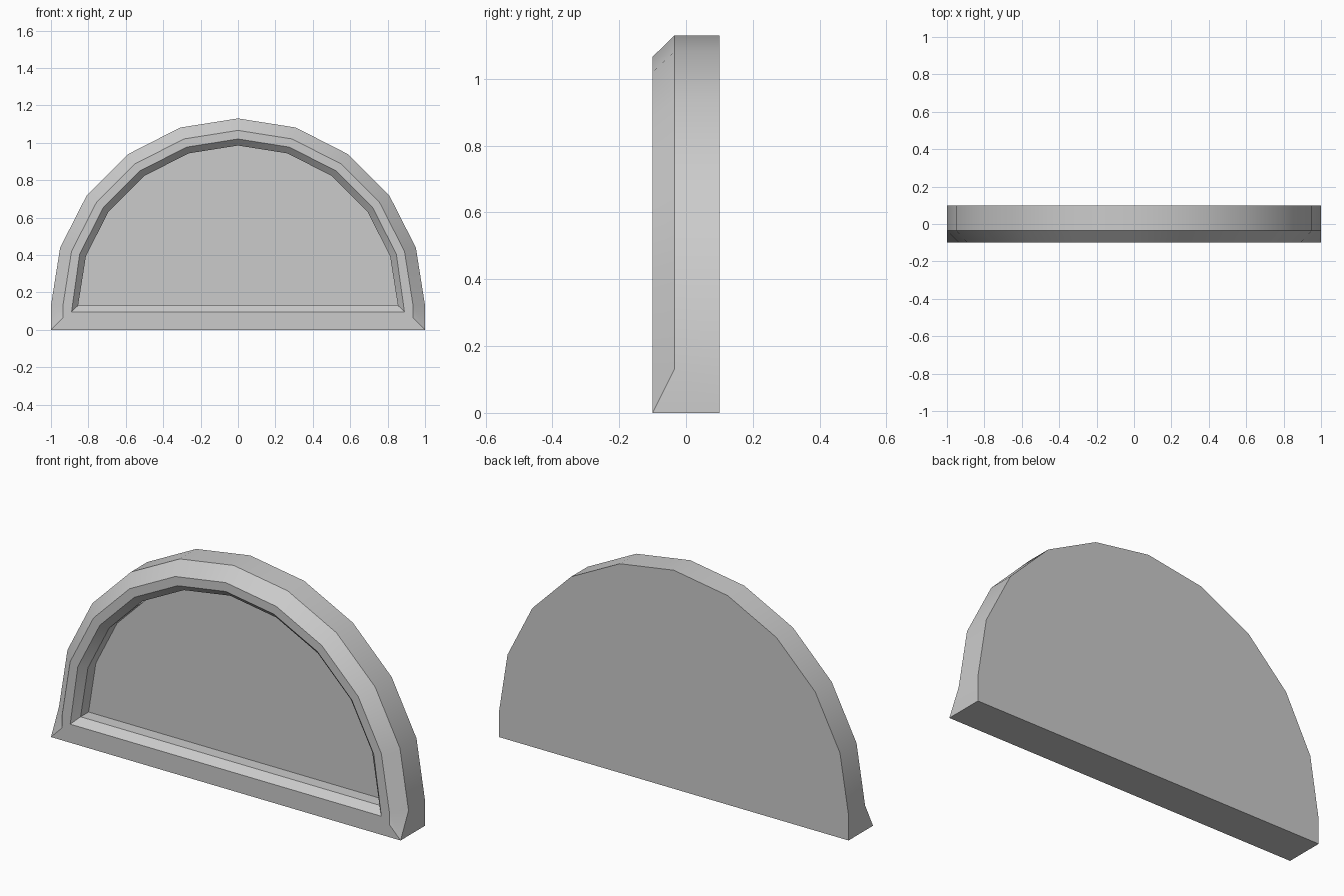
import bpy, bmesh, math

if "Cube" in bpy.data.objects:
    bpy.data.objects.remove(bpy.data.objects["Cube"])

CZ = 0.13  # height of the arch centre


def ring(bm, r, y_arch, corner, y_corner, collapse=False):
    """Half-round outline: right corner, 11 arch points, left corner."""
    cx, cz = corner
    pts = [(cx, y_corner, cz)]
    for i in range(11):
        a = math.radians(18 * i)
        pts.append((r * math.cos(a), y_arch, CZ + r * math.sin(a)))
    pts.append((-cx, y_corner, cz))
    if collapse:  # arch springs directly from the corners
        pts[1], pts[-2] = pts[0], pts[-1]
    return [bm.verts.new(p) for p in pts]


bm = bmesh.new()
rings = [
    ring(bm, 1.0, 0.10, (1.0, 0.0), 0.10),                 # back outline
    ring(bm, 1.0, -0.035, (1.0, 0.0), -0.10),              # chamfer start
    ring(bm, 0.936, -0.10, (0.936, 0.065), -0.10),         # chamfer end on front
    ring(bm, 0.89, -0.10, (0.89, 0.096), -0.10, True),     # opening edge
    ring(bm, 0.855, -0.065, (0.855, 0.13), -0.065, True),  # inner bevel
    ring(bm, 0.855, 0.0, (0.855, 0.13), 0.0, True),        # recessed panel edge
]

# Skin between outlines, then cap the back and the recessed panel
for a, b in zip(rings, rings[1:]):
    n = len(a)
    for i in range(n):
        j = (i + 1) % n
        bm.faces.new((a[i], a[j], b[j], b[i]))
bm.faces.new(rings[0])
bm.faces.new(rings[-1])
bmesh.ops.remove_doubles(bm, verts=bm.verts, dist=0.0005)
bmesh.ops.recalc_face_normals(bm, faces=bm.faces)

mesh = bpy.data.meshes.new("arched_window")
bm.to_mesh(mesh)
bm.free()
window = bpy.data.objects.new("arched_window", mesh)
bpy.context.collection.objects.link(window)
bpy.context.view_layer.objects.active = window
window.select_set(True)
bpy.ops.object.shade_smooth_by_angle(angle=math.radians(30))
